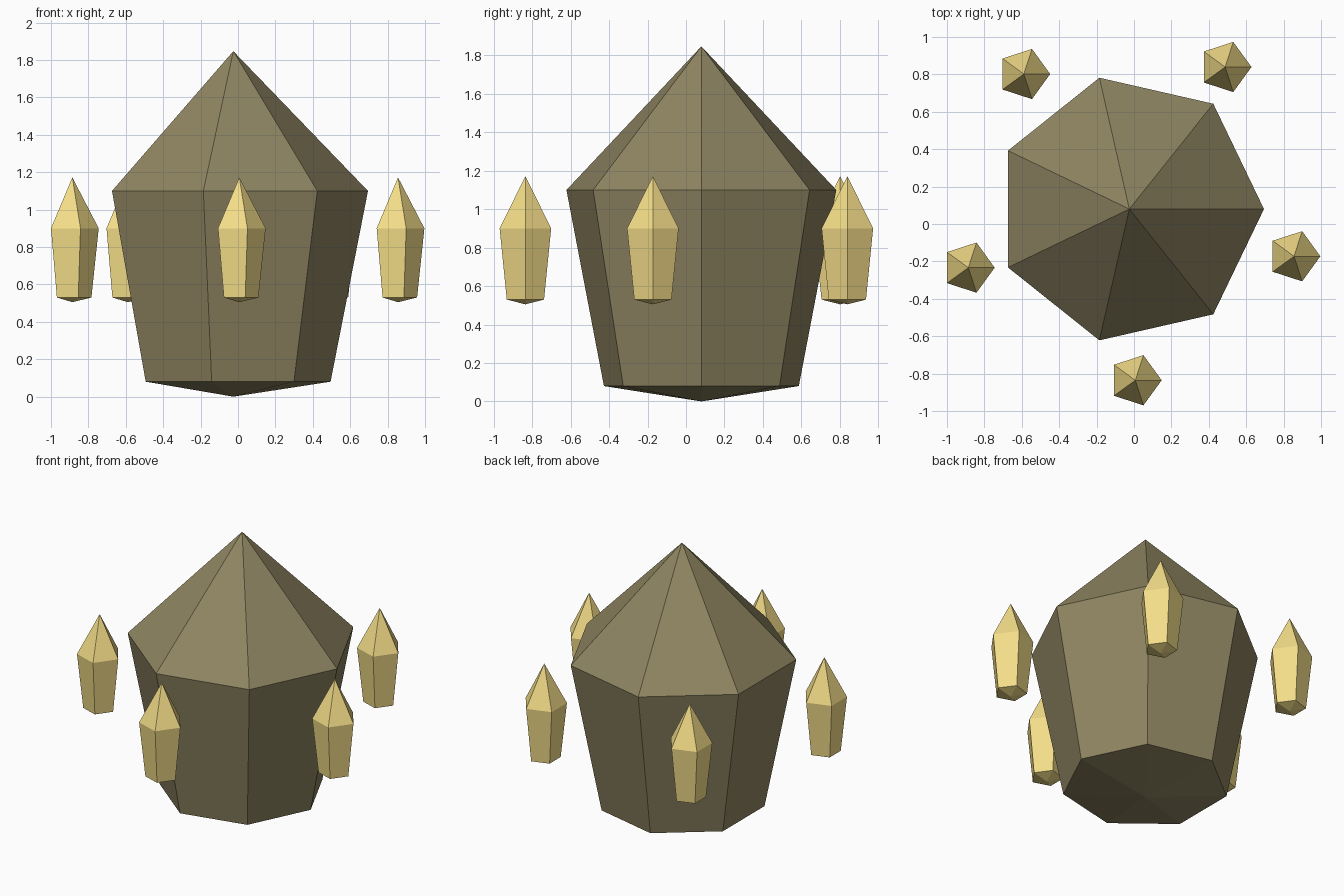
import bpy, bmesh
from math import pi, cos, sin, radians

if "Cube" in bpy.data.objects:
    bpy.data.objects.remove(bpy.data.objects["Cube"])


def material(name, color):
    m = bpy.data.materials.new(name)
    m.diffuse_color = (*color, 1)
    m.use_nodes = True
    m.node_tree.nodes["Principled BSDF"].inputs["Base Color"].default_value = m.diffuse_color
    return m


def crystal(name, sides, center, r_low, r_high, heights, mat):
    """Tapered prism closed by a shallow lower point and a tall upper point."""
    z_base, z_low, z_high, z_tip = heights
    cx, cy = center
    bm = bmesh.new()
    base = bm.verts.new((cx, cy, z_base))
    tip = bm.verts.new((cx, cy, z_tip))

    def ring(r, z):
        return [bm.verts.new((cx + r * cos(2 * pi * i / sides),
                              cy + r * sin(2 * pi * i / sides), z))
                for i in range(sides)]

    low, high = ring(r_low, z_low), ring(r_high, z_high)
    for i in range(sides):
        j = (i + 1) % sides
        bm.faces.new((base, low[j], low[i]))
        bm.faces.new((low[i], low[j], high[j], high[i]))
        bm.faces.new((high[i], high[j], tip))
    mesh = bpy.data.meshes.new(name)
    bm.to_mesh(mesh)
    bm.free()
    mesh.materials.append(mat)
    obj = bpy.data.objects.new(name, mesh)
    bpy.context.collection.objects.link(obj)
    return obj


stone = material("dark_stone", (0.275, 0.235, 0.122))
gold = material("pale_gold", (0.91, 0.73, 0.25))

# Large central crystal
CX, CY = -0.025, 0.08
crystal("main_crystal", 7, (CX, CY), 0.52, 0.72, (0, 0.08, 1.10, 1.847), stone)

# Five small shards floating in a circle around it
for k in range(5):
    a = radians(56 + 72 * k)
    crystal(f"floating_shard_{k + 1}", 5,
            (CX + 0.916 * cos(a), CY + 0.916 * sin(a)),
            0.102, 0.141, (0.505, 0.53, 0.90, 1.172), gold)
